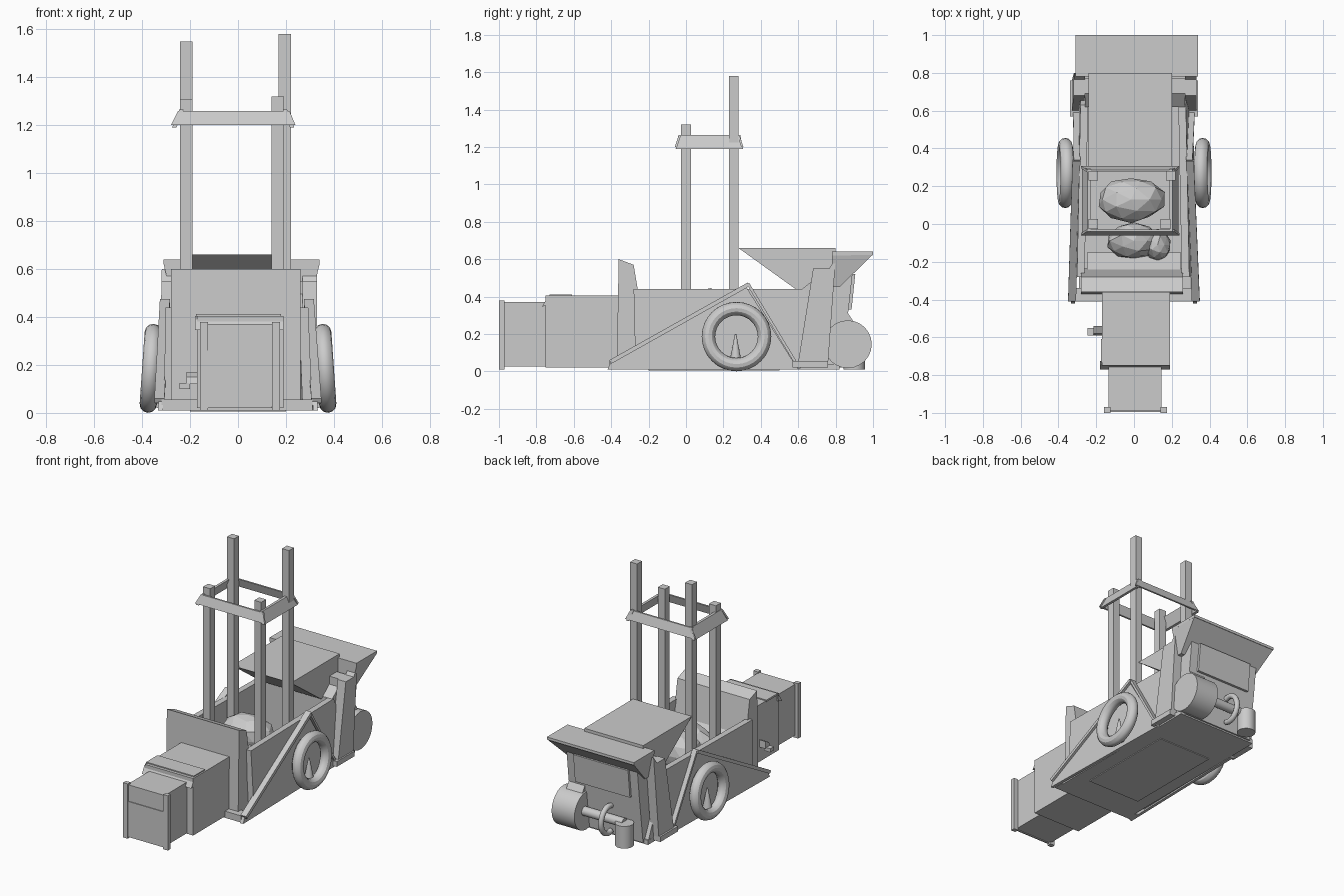
import bpy, bmesh, math, random
from mathutils import Vector, Matrix

if "Cube" in bpy.data.objects:
    bpy.data.objects.remove(bpy.data.objects["Cube"])

random.seed(4)


def finish(name, bm):
    bmesh.ops.recalc_face_normals(bm, faces=bm.faces)
    me = bpy.data.meshes.new(name)
    bm.to_mesh(me)
    bm.free()
    ob = bpy.data.objects.new(name, me)
    bpy.context.collection.objects.link(ob)
    return ob


def loft(name, a, b):
    """Solid between two matching outlines of 3D points."""
    bm = bmesh.new()
    va = [bm.verts.new(p) for p in a]
    vb = [bm.verts.new(p) for p in b]
    bm.faces.new(va)
    bm.faces.new(vb[::-1])
    n = len(a)
    for i in range(n):
        j = (i + 1) % n
        bm.faces.new((va[i], vb[i], vb[j], va[j]))
    return finish(name, bm)


def prism(name, prof, x0, x1, lean=0, yaw=0):
    """Side profile in (y, z) stretched over x, with optional shear."""
    def side(x):
        return [(x + lean * z + yaw * y, y, z) for y, z in prof]
    return loft(name, side(x0), side(x1))


def box(name, x0, x1, y0, y1, z0, z1):
    return prism(name, [(y0, z0), (y1, z0), (y1, z1), (y0, z1)], x0, x1)


def bar(p, q, w):
    """Strip profile from p to q with width w below the line."""
    d = (Vector(q) - Vector(p)).normalized()
    n = Vector((d.y, -d.x)) * w
    return [p, q, tuple(Vector(q) + n), tuple(Vector(p) + n)]


def smooth(ob):
    bpy.context.view_layer.objects.active = ob
    bpy.ops.object.select_all(action='DESELECT')
    ob.select_set(True)
    bpy.ops.object.shade_smooth_by_angle()


def cylinder(name, loc, r, depth, axis='Z', r2=None):
    rot = (0, math.pi / 2, 0) if axis == 'X' else (0, 0, 0)
    bpy.ops.mesh.primitive_cone_add(vertices=24, radius1=r, radius2=r if r2 is None else r2,
                                    depth=depth, location=loc, rotation=rot)
    ob = bpy.context.object
    ob.name = name
    smooth(ob)
    return ob


# floor and hull ends
box("floor", -0.29, 0.30, -0.38, 0.82, 0.01, 0.04)
box("underside_panel", -0.2, 0.2, -0.2, 0.5, 0.005, 0.012)
box("front_sill", -0.32, 0.31, -0.41, -0.34, 0.01, 0.055)
prism("front_plate", [(-0.36, 0.60), (-0.28, 0.57), (-0.235, 0.30), (-0.235, 0.02), (-0.37, 0.02)],
      -0.28, 0.26)
prism("inner_bench", [(-0.24, 0.34), (-0.15, 0.24), (-0.15, 0.03), (-0.24, 0.03)], -0.25, 0.25)
prism("rear_body", [(0.62, 0.44), (0.62, 0.02), (0.83, 0.02), (0.87, 0.34), (0.89, 0.52), (0.72, 0.52)],
      -0.26, 0.27)
prism("rear_panel", [(0.86, 0.33), (0.885, 0.33), (0.905, 0.52), (0.88, 0.52)], -0.20, 0.21)

# side walls, triangular fenders, ribs and rear brackets
wall = [(-0.28, 0.44), (0.63, 0.44), (0.82, 0.02), (-0.27, 0.02)]
fender = [(-0.42, 0.01), (-0.40, 0.055), (0.32, 0.455), (0.60, 0.01)]
for s, side, lean, yaw in ((1, "right", -0.04, -0.02), (-1, "left", 0.02, 0.02)):
    prism(side + "_wall", wall, s * 0.265, s * 0.305, lean, yaw)
    prism(side + "_fender", fender, s * 0.305, s * 0.325, lean, yaw)
    prism(side + "_long_rib", bar((-0.41, 0.06), (0.33, 0.475), 0.022),
          s * 0.30, s * 0.342, lean, yaw)
    prism(side + "_short_rib", bar((0.325, 0.465), (0.60, 0.01), -0.015),
          s * 0.30, s * 0.335, lean, yaw)
    prism(side + "_rear_bracket", [(0.60, 0.05), (0.76, 0.05), (0.80, 0.60), (0.765, 0.55), (0.68, 0.55)],
          s * 0.27, s * 0.33, 0 if s > 0 else 0.02)
    box(side + "_rear_step", *sorted((s * 0.26, s * 0.34)), 0.57, 0.76, 0.02, 0.055)

    # wheels with pointed hubs
    bpy.ops.mesh.primitive_torus_add(major_segments=32, minor_segments=12, major_radius=0.15,
                                     minor_radius=0.036, location=(s * 0.364, 0.27, 0.186),
                                     rotation=(0, math.radians(90 - s * 4), 0))
    wheel = bpy.context.object
    wheel.name = side + "_wheel"
    smooth(wheel)
    cylinder(side + "_wheel_spike", (s * 0.345, 0.265, 0.12), 0.034, 0.16, r2=0.004)

# hood with sloped underside, and flared rear hopper lip
prism("hood", [(0.28, 0.66), (0.80, 0.66), (0.80, 0.44), (0.60, 0.43)], -0.24, 0.20)
loft("hopper_lip",
     [(-0.31, 0.78, 0.62), (0.34, 0.78, 0.62), (0.34, 1.0, 0.625), (-0.31, 1.0, 0.625)],
     [(-0.27, 0.78, 0.45), (0.30, 0.78, 0.45), (0.30, 0.82, 0.45), (-0.27, 0.82, 0.45)])
prism("hopper_rim", [(0.78, 0.62), (1.0, 0.622), (1.0, 0.64), (0.78, 0.64)], -0.31, 0.34)
box("rear_cross_beam", -0.29, 0.31, 0.69, 0.77, 0.48, 0.55)

# front boxes with collar and end strips
box("front_box", -0.17, 0.19, -0.75, -0.34, 0.02, 0.405)
box("front_box_lid", -0.175, 0.18, -0.73, -0.61, 0.40, 0.412)
prism("front_collar", [(-0.77, 0.345), (-0.73, 0.36), (-0.725, 0.405), (-0.745, 0.39)], -0.18, 0.19)
box("nose_box", -0.135, 0.145, -0.99, -0.74, 0.025, 0.37)
for x in (-0.145, 0.155):
    box("nose_end_strip", x - 0.014, x + 0.02, -1.0, -0.97, 0.01, 0.38)
box("nose_panel", -0.13, 0.14, -0.995, -0.985, 0.02, 0.26)
prism("side_lever", [(-0.59, 0.12), (-0.54, 0.12), (-0.54, 0.17), (-0.58, 0.15)], -0.215, -0.17)
box("side_lever_tip", -0.245, -0.20, -0.59, -0.55, 0.10, 0.125)

# tower posts and slanted frame
for x, y, top, name in ((-0.216, 0.0, 1.31, "front_left"), (0.166, 0.0, 1.32, "front_right"),
                        (-0.216, 0.255, 1.55, "rear_left"), (0.195, 0.255, 1.58, "rear_right")):
    box(name + "_post", x - 0.026, x + 0.026, y - 0.026, y + 0.026, 0.03, top)
for name, y, d in (("front", -0.028, -0.02), ("rear", 0.275, 0.02)):
    t = math.copysign(0.012, d)
    outline = [(-0.25, 0, 1.26), (0.215, 0, 1.26), (0.24, 0, 1.20), (-0.28, 0, 1.20)]
    loft(name + "_tower_rail",
         [(x, y + (d if z < 1.23 else 0), z) for x, _, z in outline],
         [(x, y + t + (d if z < 1.23 else 0), z) for x, _, z in outline])
for name, x, d in (("left", -0.245, -0.03), ("right", 0.205, 0.03)):
    t = math.copysign(0.018, -d)
    outline = [(-0.04, 1.265), (0.29, 1.265), (0.305, 1.19), (-0.055, 1.19)]
    loft(name + "_tower_rail",
         [(x + (d if z < 1.23 else 0), y, z) for y, z in outline],
         [(x + t + (d if z < 1.23 else 0), y, z) for y, z in outline])

# faceted boulders in the cargo bay
for loc, size in (((-0.015, 0.13, 0.32), (0.18, 0.12, 0.13)),
                  ((0.0, -0.09, 0.26), (0.145, 0.10, 0.14)),
                  ((0.125, -0.11, 0.27), (0.075, 0.085, 0.10))):
    bm = bmesh.new()
    bmesh.ops.create_icosphere(bm, subdivisions=2, radius=1)
    for v in bm.verts:
        v.co *= random.uniform(0.92, 1.06)
    bmesh.ops.transform(bm, matrix=Matrix.Translation(loc) @ Matrix.Diagonal((*size, 1)), verts=bm.verts)
    finish("boulder", bm)

# rear drum, canister, cross tube and curved handle
cylinder("rear_drum", (0.225, 0.865, 0.145), 0.128, 0.17, 'X')
prism("rear_drum_mount", [(0.80, 0.03), (0.86, 0.03), (0.90, 0.26), (0.86, 0.32)], 0.15, 0.27)
cylinder("rear_canister", (-0.17, 0.90, 0.085), 0.058, 0.15)
cylinder("rear_tube", (0.0, 0.885, 0.15), 0.03, 0.32, 'X')
curve = bpy.data.curves.new("rear_handle", 'CURVE')
curve.dimensions = '3D'
curve.bevel_depth = 0.018
curve.bevel_resolution = 2
curve.use_fill_caps = True
spline = curve.splines.new('POLY')
spline.points.add(14)
for i, p in enumerate(spline.points):
    a = math.radians(-110 + 220 * i / 14)
    p.co = (-0.04, 0.885 + 0.08 * math.cos(a), 0.14 + 0.09 * math.sin(a), 1)
handle = bpy.data.objects.new("rear_handle", curve)
bpy.context.collection.objects.link(handle)
